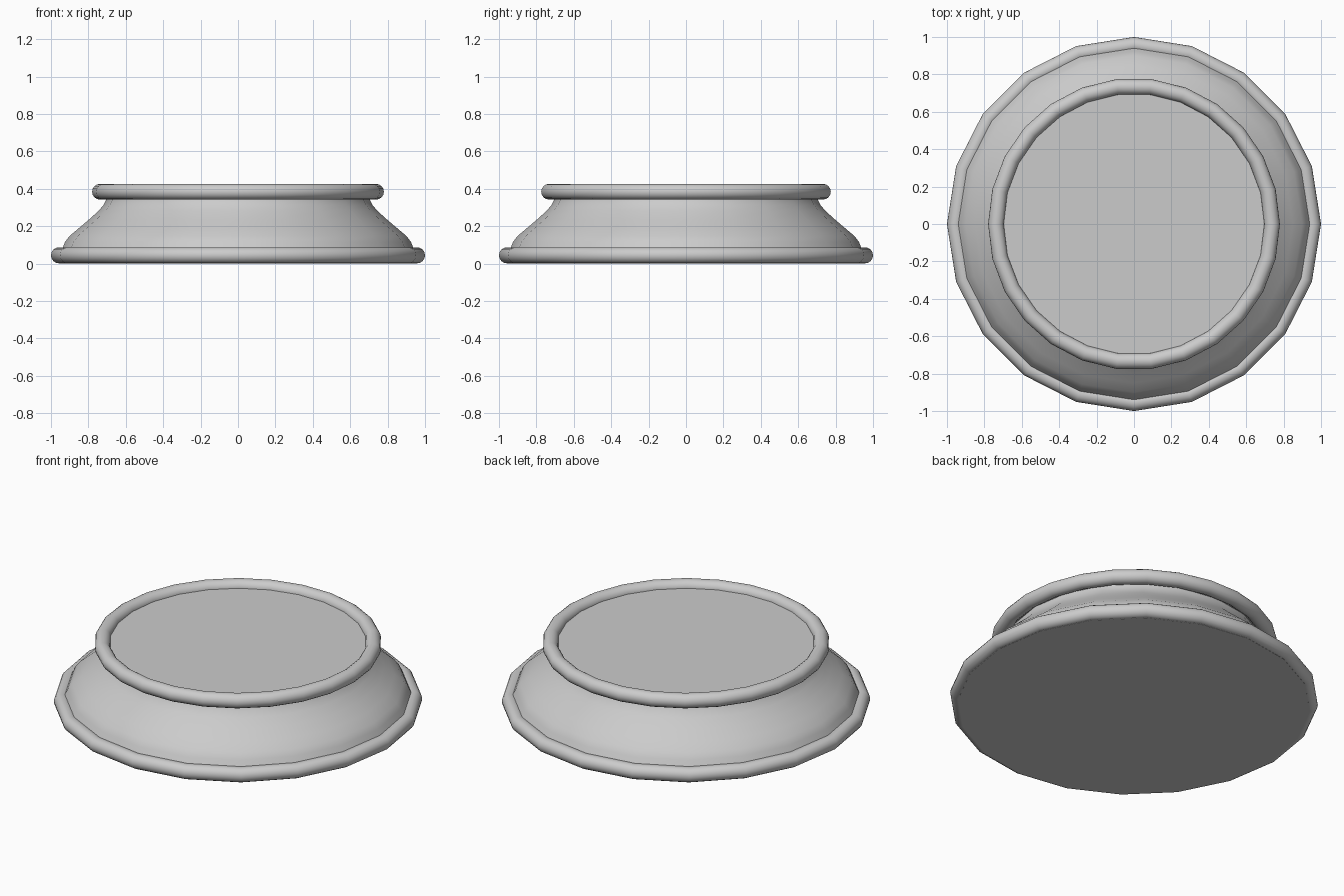
import bpy, bmesh
from math import sin, cos, pi

if "Cube" in bpy.data.objects:
    bpy.data.objects.remove(bpy.data.objects["Cube"])


def lathe(name, profile, sides, closed=False):
    """Revolve an (r, z) profile around z; an open profile gets flat end caps."""
    bm = bmesh.new()
    loops = []
    for r, z in profile:
        loops.append([bm.verts.new((r * cos(2 * pi * i / sides),
                                    r * sin(2 * pi * i / sides), z))
                      for i in range(sides)])
    pairs = list(zip(loops, loops[1:]))
    if closed:
        pairs.append((loops[-1], loops[0]))
    for a, b in pairs:
        for i in range(sides):
            j = (i + 1) % sides
            bm.faces.new((a[i], a[j], b[j], b[i]))
    if not closed:
        bm.faces.new(loops[0][::-1])
        bm.faces.new(loops[-1])
    bmesh.ops.recalc_face_normals(bm, faces=bm.faces)
    mesh = bpy.data.meshes.new(name)
    bm.to_mesh(mesh)
    bm.free()
    obj = bpy.data.objects.new(name, mesh)
    bpy.context.collection.objects.link(obj)
    bpy.ops.object.select_all(action='DESELECT')
    obj.select_set(True)
    bpy.context.view_layer.objects.active = obj
    bpy.ops.object.shade_smooth_by_angle(angle=0.6)
    return obj


def bead(name, outer, z, tube, sides, steps=16):
    """Round moulding with the given outer radius."""
    r = outer - tube
    lathe(name, [(r + tube * cos(2 * pi * k / steps), z + tube * sin(2 * pi * k / steps))
                 for k in range(steps)], sides, closed=True)


# Rounded rings: coarse 20-sided foot, finer upper rim
bead("base_ring", 1.0, 0.044, 0.043, 20)
bead("top_ring", 0.78, 0.384, 0.042, 26)

# Flared body with a flat underside, tucked into both rings
lathe("flared_body", [(0.957, 0.0), (0.957, 0.044), (0.945, 0.075), (0.935, 0.09),
                      (0.925, 0.115), (0.90, 0.148), (0.85, 0.19), (0.795, 0.237),
                      (0.745, 0.282), (0.72, 0.312), (0.703, 0.345), (0.70, 0.37)], 20)

# Flat top plate, set at mid height of the upper ring
lathe("top_plate", [(0.71, 0.36), (0.71, 0.388)], 26)
